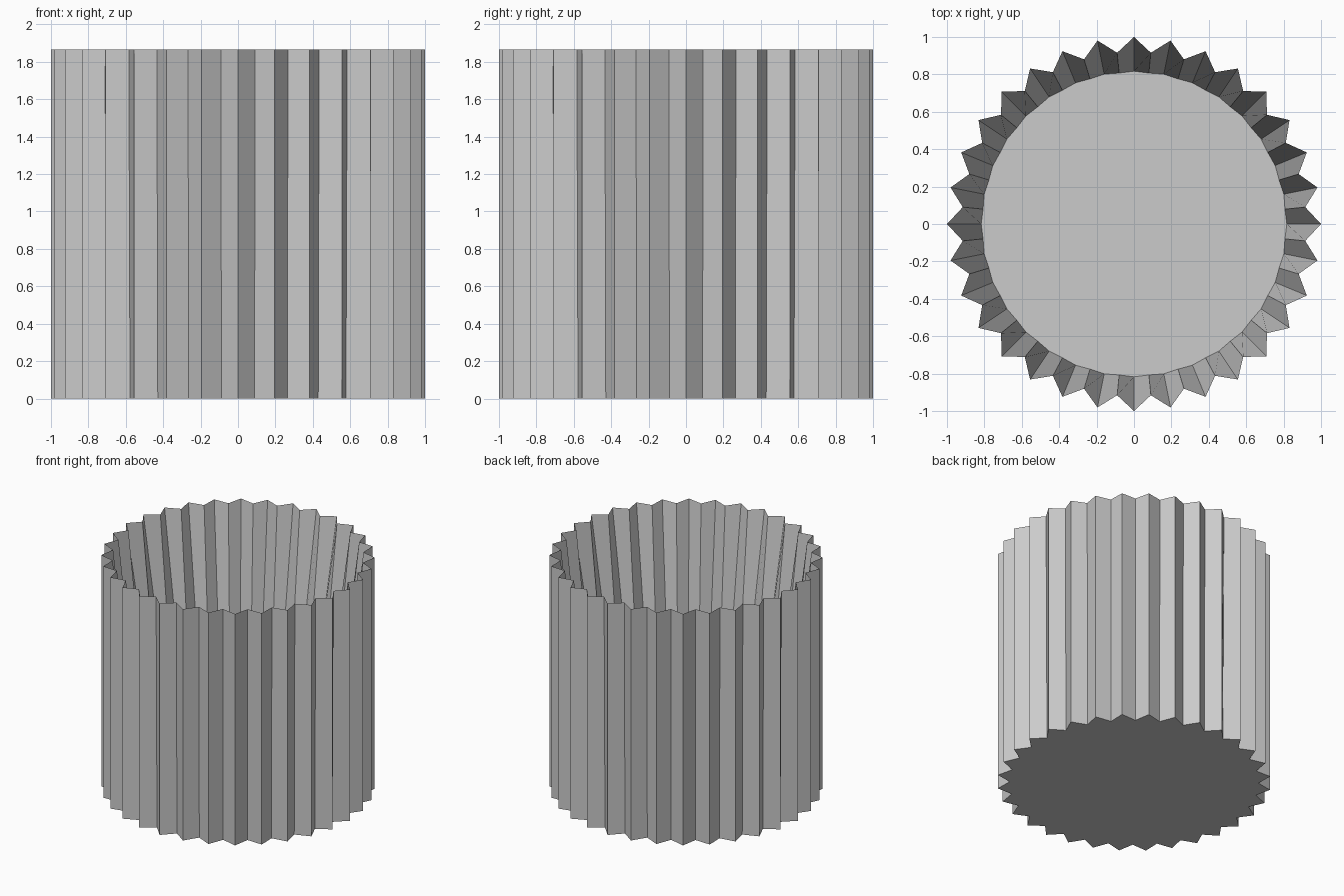
import bpy, bmesh
from math import cos, sin, pi

if "Cube" in bpy.data.objects:
    bpy.data.objects.remove(bpy.data.objects["Cube"])

TEETH = 32
HEIGHT = 1.867
FLOOR_Z = 0.8


def ring(bm, tip_r, valley_r, z):
    verts = []
    for i in range(TEETH * 2):
        r = valley_r if i % 2 else tip_r
        a = pi * i / TEETH
        verts.append(bm.verts.new((r * cos(a), r * sin(a), z)))
    return verts


def bridge(bm, low, high):
    n = len(low)
    for i in range(n):
        j = (i + 1) % n
        bm.faces.new((low[i], low[j], high[j], high[i]))


bm = bmesh.new()
# Pleated outer wall, sharp rim, and inner wall tapering to a round floor
base = ring(bm, 1.0, 0.91, 0)
rim = ring(bm, 1.0, 0.92, HEIGHT)
floor = ring(bm, 0.817, 0.811, FLOOR_Z)
bridge(bm, base, rim)
bridge(bm, rim, floor)
# Flat underside and inside floor
bm.faces.new(base[::-1])
bm.faces.new(floor)
bmesh.ops.recalc_face_normals(bm, faces=bm.faces)

mesh = bpy.data.meshes.new("pleated_cup")
bm.to_mesh(mesh)
bm.free()
cup = bpy.data.objects.new("pleated_cup", mesh)
bpy.context.collection.objects.link(cup)
